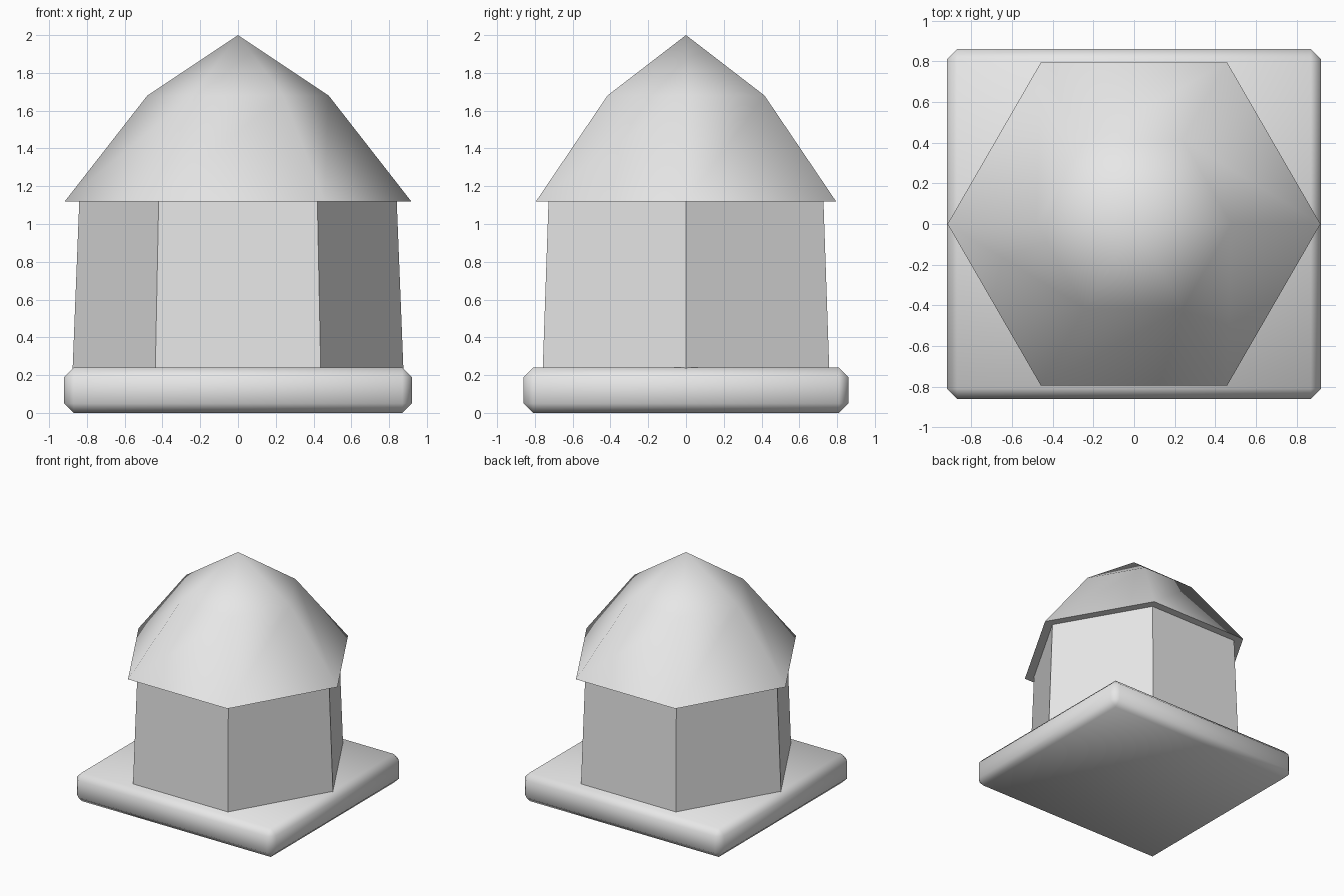
import bpy
import bmesh
from math import cos, sin, pi, radians

cube = bpy.data.objects.get("Cube")
if cube:
    bpy.data.objects.remove(cube, do_unlink=True)

SIDES = 6

grey = bpy.data.materials.new("light grey")
grey.use_nodes = True
grey.diffuse_color = (0.8, 0.8, 0.8, 1)
grey.node_tree.nodes["Principled BSDF"].inputs["Base Color"].default_value = (0.8, 0.8, 0.8, 1)


def add_object(name, bm, smooth):
    bmesh.ops.recalc_face_normals(bm, faces=bm.faces)
    mesh = bpy.data.meshes.new(name)
    bm.to_mesh(mesh)
    bm.free()
    mesh.materials.append(grey)
    obj = bpy.data.objects.new(name, mesh)
    bpy.context.collection.objects.link(obj)
    if smooth:
        bpy.ops.object.select_all(action='DESELECT')
        obj.select_set(True)
        bpy.context.view_layer.objects.active = obj
        bpy.ops.object.shade_smooth_by_angle(angle=radians(65))
    return obj


def hexagonal(name, profile, apex=None, smooth=False):
    """Closed six-sided solid through (radius, height) rings, with an optional tip."""
    bm = bmesh.new()
    rings = [[bm.verts.new((r * cos(2 * pi * i / SIDES), r * sin(2 * pi * i / SIDES), z))
              for i in range(SIDES)] for r, z in profile]
    for low, high in zip(rings, rings[1:]):
        for i in range(SIDES):
            j = (i + 1) % SIDES
            bm.faces.new((low[i], low[j], high[j], high[i]))
    bm.faces.new(rings[0][::-1])
    if apex is None:
        bm.faces.new(rings[-1])
    else:
        tip = bm.verts.new((0, 0, apex))
        for i in range(SIDES):
            bm.faces.new((rings[-1][i], rings[-1][(i + 1) % SIDES], tip))
    return add_object(name, bm, smooth)


# Base slab with softened edges
bm = bmesh.new()
bmesh.ops.create_cube(bm, size=1)
bmesh.ops.scale(bm, vec=(1.84, 1.72, 0.24), verts=bm.verts)
bmesh.ops.translate(bm, vec=(0, 0, 0.12), verts=bm.verts)
bmesh.ops.bevel(bm, geom=bm.edges[:], offset=0.05, segments=1, affect='EDGES')
add_object("base_slab", bm, True)

# Tapered six-sided walls
hexagonal("walls", [(0.877, 0.2), (0.84, 1.13)])

# Two-pitch pointed roof, overhanging the walls
hexagonal("roof", [(0.917, 1.12), (0.48, 1.68)], apex=2.0, smooth=True)
